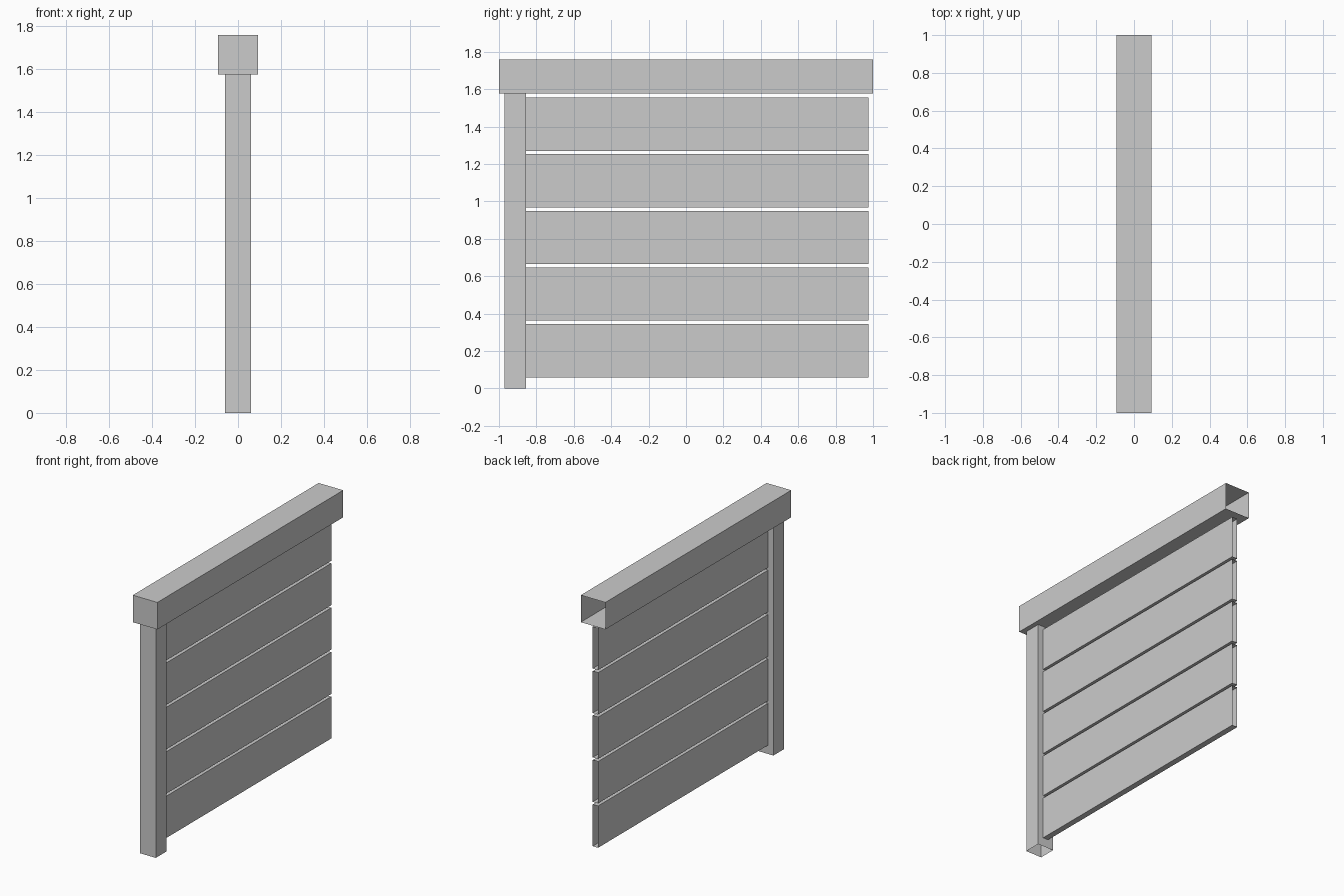
import bpy
import bmesh

if "Cube" in bpy.data.objects:
    bpy.data.objects.remove(bpy.data.objects["Cube"])

grey = bpy.data.materials.new("light_grey")
grey.diffuse_color = (0.6, 0.6, 0.6, 1)
grey.use_nodes = True
grey.node_tree.nodes["Principled BSDF"].inputs["Base Color"].default_value = grey.diffuse_color


def hollow_box(name, x, y, z, open_sides):
    """Box between the given ranges, left open on the listed (axis, sign) sides."""
    bm = bmesh.new()
    bmesh.ops.create_cube(bm, size=1)
    for v in bm.verts:
        v.co = [(lo + hi) / 2 + c * (hi - lo) for c, (lo, hi) in zip(v.co, (x, y, z))]
    bm.normal_update()
    gone = [f for f in bm.faces
            if any(f.normal[axis] * sign > 0.9 for axis, sign in open_sides)]
    bmesh.ops.delete(bm, geom=gone, context='FACES')
    mesh = bpy.data.meshes.new(name)
    bm.to_mesh(mesh)
    bm.free()
    mesh.materials.append(grey)
    obj = bpy.data.objects.new(name, mesh)
    bpy.context.collection.objects.link(obj)
    return obj


# Top rail, open at its far end
hollow_box("top_rail", (-0.0925, 0.0925), (-1, 1), (1.576, 1.76), [(1, 1)])

# Upright post, open at the foot and where it meets the rail
hollow_box("post", (-0.06, 0.06), (-0.97, -0.855), (0, 1.576), [(2, 1), (2, -1)])

# Five planks with narrow gaps, open at both ends
for i in range(5):
    z = 0.06 + i * 0.3025
    hollow_box(f"plank_{i + 1}", (-0.02, 0.02), (-0.855, 0.975), (z, z + 0.285),
               [(1, 1), (1, -1)])
